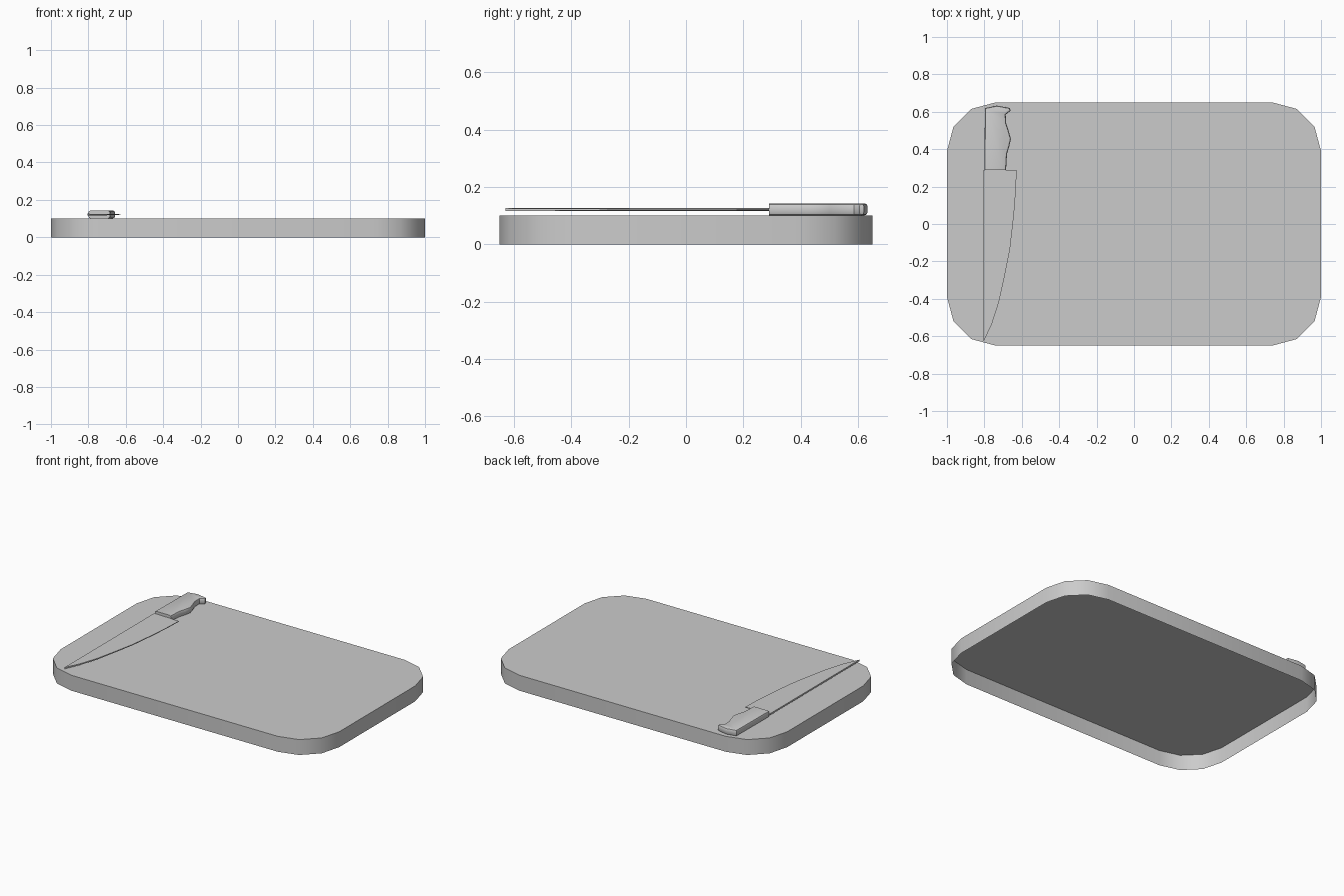
import bpy, bmesh
from math import cos, sin, radians

if "Cube" in bpy.data.objects:
    bpy.data.objects.remove(bpy.data.objects["Cube"])


def finish(name, bm, angle=40):
    mesh = bpy.data.meshes.new(name)
    bm.to_mesh(mesh)
    bm.free()
    ob = bpy.data.objects.new(name, mesh)
    bpy.context.collection.objects.link(ob)
    bpy.ops.object.select_all(action='DESELECT')
    ob.select_set(True)
    bpy.context.view_layer.objects.active = ob
    bpy.ops.object.shade_smooth_by_angle(angle=radians(angle))
    return ob


def prism(outline, low, high, bottom=True):
    """Close an (x, y) outline between two heights; heights are functions of x."""
    bm = bmesh.new()
    lo = [bm.verts.new((x, y, low(x))) for x, y in outline]
    hi = [bm.verts.new((x, y, high(x))) for x, y in outline]
    n = len(outline)
    for i in range(n):
        j = (i + 1) % n
        bm.faces.new((lo[i], lo[j], hi[j], hi[i]))
    bm.faces.new(hi)
    if bottom:
        bm.faces.new(lo[::-1])
    return bm


# Cutting board: rounded rectangle, hollow underneath (open bottom)
R = 0.26
board = []
for sx, sy, start in ((1, 1, 0), (-1, 1, 90), (-1, -1, 180), (1, -1, 270)):
    for k in range(4):
        a = radians(start + 30 * k)
        board.append((sx * (1 - R) + R * cos(a), sy * (0.65 - R) + R * sin(a)))
finish("cutting_board", prism(board, lambda x: 0, lambda x: 0.1, bottom=False))

# Knife blade: straight spine, curved edge, tapering thinner toward the edge
blade = [(-0.805, 0.29), (-0.805, -0.63), (-0.76, -0.535), (-0.722, -0.417),
         (-0.695, -0.294), (-0.663, -0.134), (-0.642, 0.05), (-0.631, 0.19),
         (-0.628, 0.29)]


def half(x):
    return 0.005 - 0.003 * (x + 0.805) / 0.177


finish("knife_blade", prism(blade, lambda x: 0.121 - half(x), lambda x: 0.121 + half(x)), 30)

# Knife handle: shaped grip with rounded long edges and a flat front
handle = [(-0.80, 0.29), (-0.684, 0.29), (-0.679, 0.375), (-0.667, 0.415),
          (-0.658, 0.455), (-0.671, 0.50), (-0.684, 0.54), (-0.686, 0.585),
          (-0.66, 0.605), (-0.663, 0.62), (-0.733, 0.633), (-0.797, 0.62)]
bm = prism(handle, lambda x: 0.101, lambda x: 0.143)
bm.normal_update()
rims = [e for e in bm.edges
        if abs(e.verts[0].co.z - e.verts[1].co.z) < 1e-5
        and max(v.co.y for v in e.verts) > 0.3]
bmesh.ops.bevel(bm, geom=rims, offset=0.011, segments=2, profile=0.5,
                affect='EDGES', clamp_overlap=False)
finish("knife_handle", bm)
